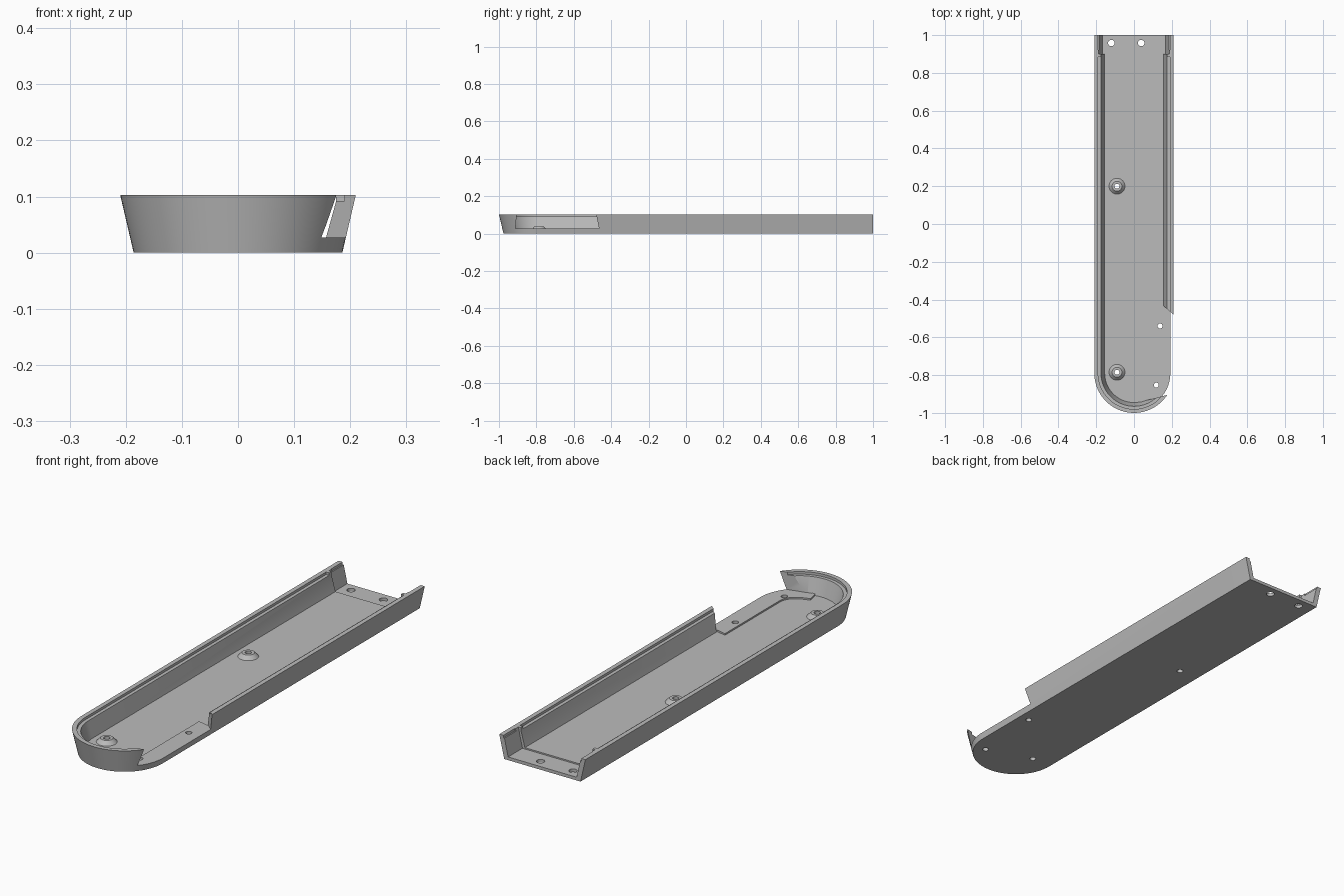
import bpy, bmesh, math

cube = bpy.data.objects.get("Cube")
if cube:
    bpy.data.objects.remove(cube, do_unlink=True)

grey = bpy.data.materials.new("plain grey")
grey.use_nodes = True
grey.diffuse_color = (0.5, 0.5, 0.5, 1)
grey.node_tree.nodes["Principled BSDF"].inputs["Base Color"].default_value = (0.5, 0.5, 0.5, 1)

ARC_Y = -0.79      # centre of the rounded front end
HEIGHT = 0.103
FLOOR = 0.02
PAD_TOP = 0.027


def make_object(name, bm):
    bmesh.ops.recalc_face_normals(bm, faces=bm.faces)
    mesh = bpy.data.meshes.new(name)
    bm.to_mesh(mesh)
    bm.free()
    mesh.materials.append(grey)
    obj = bpy.data.objects.new(name, mesh)
    bpy.context.collection.objects.link(obj)
    return obj


def loft(name, rings):
    """Solid skinned through matching closed rings of points."""
    bm = bmesh.new()
    rows = [[bm.verts.new(p) for p in ring] for ring in rings]
    for a, b in zip(rows, rows[1:]):
        for i in range(len(a)):
            j = (i + 1) % len(a)
            bm.faces.new((a[i], a[j], b[j], b[i]))
    bm.faces.new(rows[0])
    bm.faces.new(rows[-1])
    return make_object(name, bm)


def prism(name, outline, z0, z1):
    return loft(name, [[(x, y, z) for x, y in outline] for z in (z0, z1)])


def cone(name, x, y, r0, r1, z0, z1, sides=32):
    def ring(r, z):
        return [(x + r * math.cos(math.tau * i / sides),
                 y + r * math.sin(math.tau * i / sides), z) for i in range(sides)]
    return loft(name, [ring(r0, z0), ring(r1, z1)])


def combine(target, tool, operation):
    """Apply a boolean and discard the tool."""
    tool.hide_render = True
    mod = target.modifiers.new(operation.title(), 'BOOLEAN')
    mod.operation, mod.solver, mod.object = operation, 'EXACT', tool
    bpy.context.view_layer.objects.active = target
    bpy.ops.object.modifier_apply(modifier=mod.name)
    bpy.data.objects.remove(tool, do_unlink=True)


def u_path(r, z, steps=48):
    """U-shaped line, open at the back."""
    arc = [(-r * math.cos(math.pi * i / steps), ARC_Y - r * math.sin(math.pi * i / steps), z)
           for i in range(steps + 1)]
    return [(-r, 1, z)] + arc + [(r, 1, z)]


# Tray: wall section with a stepped rim, swept round the U
section = [(0.186, 0), (0.21, HEIGHT), (0.19, HEIGHT), (0.19, 0.092), (0.175, 0.092), (0.155, FLOOR)]
bm = bmesh.new()
rows = [[bm.verts.new(p) for p in u_path(r, z)] for r, z in section]
for a, b in zip(rows, rows[1:]):
    for i in range(len(a) - 1):
        bm.faces.new((a[i], a[i + 1], b[i + 1], b[i]))
bm.faces.new(rows[0])
bm.faces.new(rows[-1])
bm.faces.new([row[0] for row in rows] + [row[-1] for row in reversed(rows)])
tray = make_object("tray", bm)

# Stops that close the rim step near the open end
for side in (-1, 1):
    stop = [(side * x, y) for x, y in ((0.175, 0.885), (0.198, 0.885), (0.198, 0.92), (0.175, 0.92))]
    combine(tray, prism("rim_stop", stop, 0.08, HEIGHT), 'UNION')

# Open end: thinner walls and lower floor
end_cut = [[(-x, y, z), (x, y, z), (x, y, z + h), (-x, y, z + h)]
           for y, x, z, h in ((0.9, 0.167, 0.014, 0), (1.05, 0.167, 0.014, 0))]
for ring in end_cut:
    ring[2] = (0.191, ring[2][1], 0.12)
    ring[3] = (-0.191, ring[3][1], 0.12)
combine(tray, loft("end_cutter", end_cut), 'DIFFERENCE')

# Raised pad along the side opening
curve = [(0.165 * math.cos(math.radians(a)), ARC_Y - 0.165 * math.sin(math.radians(a)))
         for a in range(0, 76, 5)]
pad = [(0.11, -0.428), (0.165, -0.441)] + curve + [
    (0.03, -0.942), (0.02, -0.895), (0.06, -0.882), (0.092, -0.86), (0.107, -0.835), (0.11, -0.81)]
combine(tray, prism("pad", pad, 0.01, PAD_TOP + 0.0004), 'UNION')

# Side opening in the wall, down to the pad
opening = [(0.1, -0.42), (0.158, -0.435), (0.25, -0.515), (0.25, -0.886),
           (0.02, -0.945), (0.0, -0.89), (0.09, -0.8)]
combine(tray, prism("opening_cutter", opening, PAD_TOP, 0.2), 'DIFFERENCE')

# Screw bosses on the floor
bosses = [(-0.09, 0.2), (-0.09, -0.785)]
for x, y in bosses:
    combine(tray, cone("boss", x, y, 0.046, 0.026, FLOOR - 0.004, 0.037), 'UNION')

# Through holes
holes = [(x, y, 0.013) for x, y in bosses]
holes += [(0.138, -0.54, 0.013), (0.118, -0.853, 0.013), (-0.12, 0.958, 0.017), (0.038, 0.958, 0.017)]
for x, y, r in holes:
    combine(tray, cone("hole_cutter", x, y, r, r, -0.05, 0.08), 'DIFFERENCE')

# Smooth the rounded walls, keep edges sharp
bpy.ops.object.select_all(action='DESELECT')
tray.select_set(True)
bpy.context.view_layer.objects.active = tray
bpy.ops.object.shade_smooth_by_angle(angle=math.radians(25))
